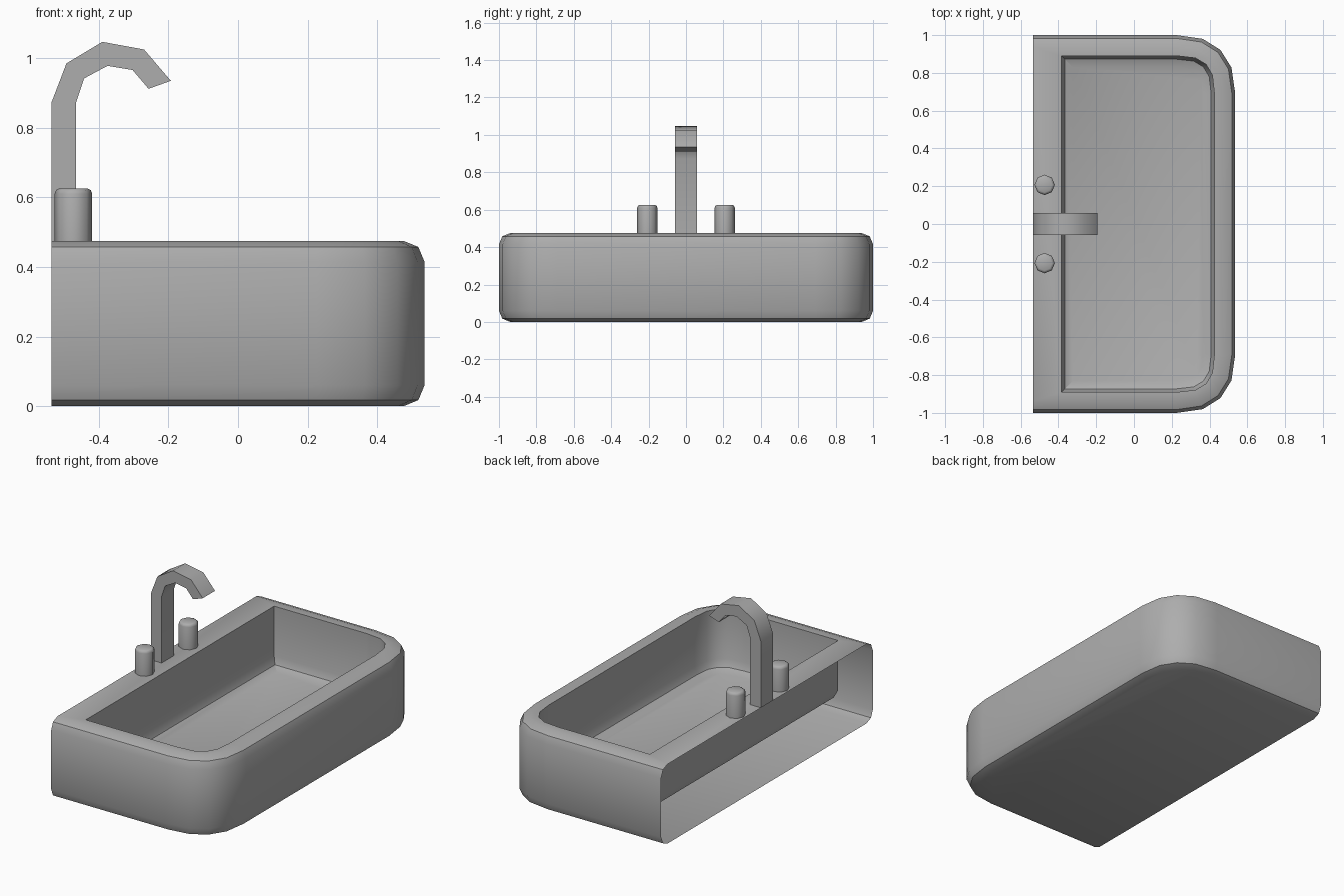
import bpy, bmesh
from math import cos, sin, pi, radians

if "Cube" in bpy.data.objects:
    bpy.data.objects.remove(bpy.data.objects["Cube"])

BACK, TOP, FLOOR, R = -0.536, 0.475, 0.118, 0.06
M = R * (1 - cos(pi / 4))  # mid point of a two-segment rounding

grey = bpy.data.materials.new("dark_grey")
grey.diffuse_color = (0.42, 0.42, 0.42, 1)
grey.use_nodes = True
grey.node_tree.nodes["Principled BSDF"].inputs["Base Color"].default_value = grey.diffuse_color


def finish(name, bm, angle):
    bmesh.ops.recalc_face_normals(bm, faces=bm.faces)
    mesh = bpy.data.meshes.new(name)
    bm.to_mesh(mesh)
    bm.free()
    mesh.materials.append(grey)
    ob = bpy.data.objects.new(name, mesh)
    bpy.context.collection.objects.link(ob)
    bpy.ops.object.select_all(action='DESELECT')
    ob.select_set(True)
    bpy.context.view_layer.objects.active = ob
    bpy.ops.object.shade_smooth_by_angle(angle=radians(angle))


def plan(inset, back, e):
    """Open outline with two squarish round front corners, inset by a distance."""
    r = 0.31 - inset
    half = [(back, -1 + inset)]
    for i in range(5):
        a = i * pi / 8
        half.append((0.226 + r * abs(sin(a)) ** e, -0.69 - r * abs(cos(a)) ** e))
    return half + [(x, -y) for x, y in reversed(half)]


# Basin: outer shell open at the back, flat rim, inner bowl
bm = bmesh.new()


def ring(inset, z, back, e):
    return [bm.verts.new((x, y, z)) for x, y in plan(inset, back, e)]


def loft(rings, closed):
    for a, b in zip(rings, rings[1:]):
        n = len(a)
        for i in range(n if closed else n - 1):
            j = (i + 1) % n
            bm.faces.new((a[i], a[j], b[j], b[i]))


outer = [ring(d, z, BACK, 0.84) for d, z in
         [(R, 0), (M, M), (0, R), (0, TOP - R), (M, TOP - M), (R, TOP)]]
inner = [ring(0.11 + d, z, -0.384 + d, 0.73) for d, z in
         [(0, TOP), (0, FLOOR + R), (M, FLOOR + M), (R, FLOOR)]]
loft(outer, False)
loft([outer[-1], inner[0]], True)
loft(inner, True)
bm.faces.new(outer[0])
bm.faces.new(inner[-1])
finish("basin", bm, 30)

# Spout: bent rectangular bar, smooth along its bends
outside = [(-0.536, TOP), (-0.536, 0.873), (-0.493, 0.985),
           (-0.39, 1.047), (-0.27, 1.025), (-0.193, 0.935)]
inside = [(-0.465, TOP), (-0.465, 0.873), (-0.442, 0.942),
          (-0.375, 0.978), (-0.303, 0.966), (-0.257, 0.912)]
bm = bmesh.new()
W = 0.058
sections = [[bm.verts.new(p) for p in ((a, -W, b), (a, W, b), (c, W, d), (c, -W, d))]
            for (a, b), (c, d) in zip(outside, inside)]
loft(sections, True)
bm.faces.new(sections[-1])
finish("spout", bm, 60)

# Two eight-sided tap handles with rounded tops
for name, y in (("left_handle", -0.207), ("right_handle", 0.207)):
    bm = bmesh.new()
    rings = [[bm.verts.new((-0.473 + r * cos(i * pi / 4), y + r * sin(i * pi / 4), z))
              for i in range(8)]
             for r, z in ((0.054, TOP), (0.054, 0.61), (0.050, 0.621), (0.040, 0.626))]
    loft(rings, True)
    bm.faces.new(rings[-1])
    finish(name, bm, 46)
